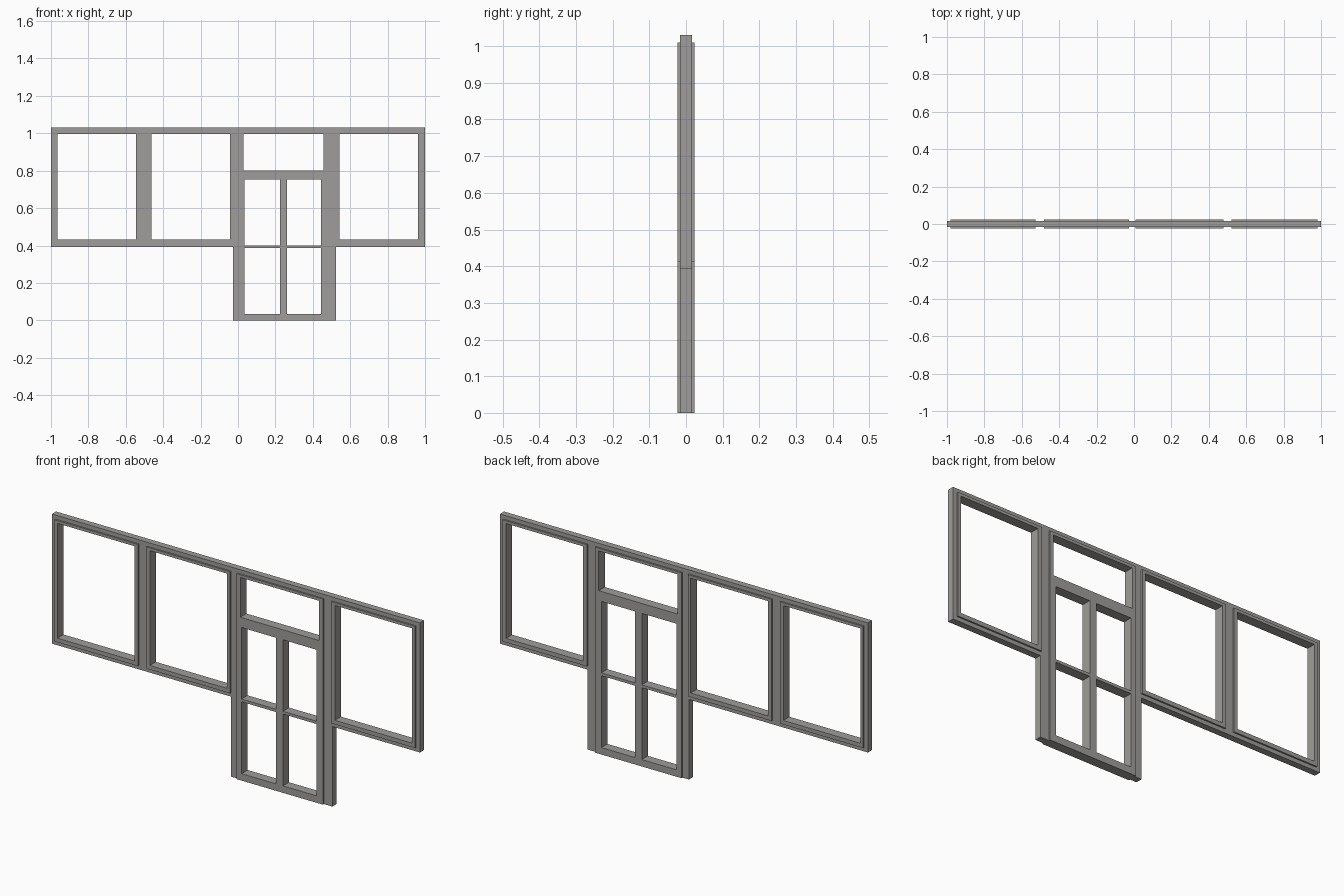
import bpy, math
from mathutils import Matrix

if "Cube" in bpy.data.objects:
    bpy.data.objects.remove(bpy.data.objects["Cube"])

grey = bpy.data.materials.new("warm_grey")
grey.diffuse_color = (0.35, 0.34, 0.325, 1)
grey.use_nodes = True
grey.node_tree.nodes["Principled BSDF"].inputs["Base Color"].default_value = grey.diffuse_color


def rect(x0, x1, z0, z1):
    return [(x0, z0), (x1, z0), (x1, z1), (x0, z1)]


def panel(name, outline, holes, half_depth):
    """Flat filled outline with holes, extruded in y."""
    cu = bpy.data.curves.new(name + "_profile", 'CURVE')
    cu.dimensions = '2D'
    cu.fill_mode = 'BOTH'
    cu.extrude = half_depth
    for pts in [outline] + holes:
        sp = cu.splines.new('POLY')
        sp.points.add(len(pts) - 1)
        for p, (x, z) in zip(sp.points, pts):
            p.co = (x, z, 0, 1)
        sp.use_cyclic_u = True
    tmp = bpy.data.objects.new(name + "_tmp", cu)
    bpy.context.collection.objects.link(tmp)
    dg = bpy.context.evaluated_depsgraph_get()
    me = bpy.data.meshes.new_from_object(tmp.evaluated_get(dg))
    bpy.data.objects.remove(tmp)
    me.transform(Matrix.Rotation(math.pi / 2, 4, 'X'))
    me.materials.clear()
    me.materials.append(grey)
    for f in me.polygons:
        f.use_smooth = False
    me.name = name
    ob = bpy.data.objects.new(name, me)
    bpy.context.collection.objects.link(ob)
    return ob


FRAME, SASH = 0.016, 0.0235
TOP, SILL = 1.03, 0.393

# window sashes: outer x range and glass opening x range
windows = [(-0.98, -0.527, -0.965, -0.546),
           (-0.482, -0.026, -0.463, -0.042),
           (0.522, 0.98, 0.543, 0.962)]
DX0, DX1 = 0.008, 0.478

# outer frame with door posts, notched around the door
outline = [(-1, SILL), (-0.027, SILL), (-0.027, 0), (DX0, 0), (DX0, 1.01),
           (DX1, 1.01), (DX1, 0), (0.524, 0), (0.524, SILL), (1, SILL),
           (1, TOP), (-1, TOP)]
panel("outer_frame", outline,
      [rect(a, b, 0.412, 1.01) for a, b, _, _ in windows[:1]]
      + [rect(-0.482, -0.0265, 0.412, 1.01), rect(0.5235, 0.98, 0.412, 1.01)],
      FRAME)

# raised window sashes
for i, (a, b, c, d) in enumerate(windows):
    panel(f"window_sash_{i + 1}", rect(a, b, 0.412, 1.01),
          [rect(c, d, 0.432, 0.996)], SASH)

# door leaf with four panes and the light above it
panes = [rect(a, b, c, d)
         for a, b in ((0.036, 0.224), (0.261, 0.444))
         for c, d in ((0.034, 0.387), (0.401, 0.752))]
panel("door_and_toplight", rect(DX0, DX1, 0, 1.01),
      panes + [rect(0.029, 0.458, 0.801, 0.996)], SASH)
